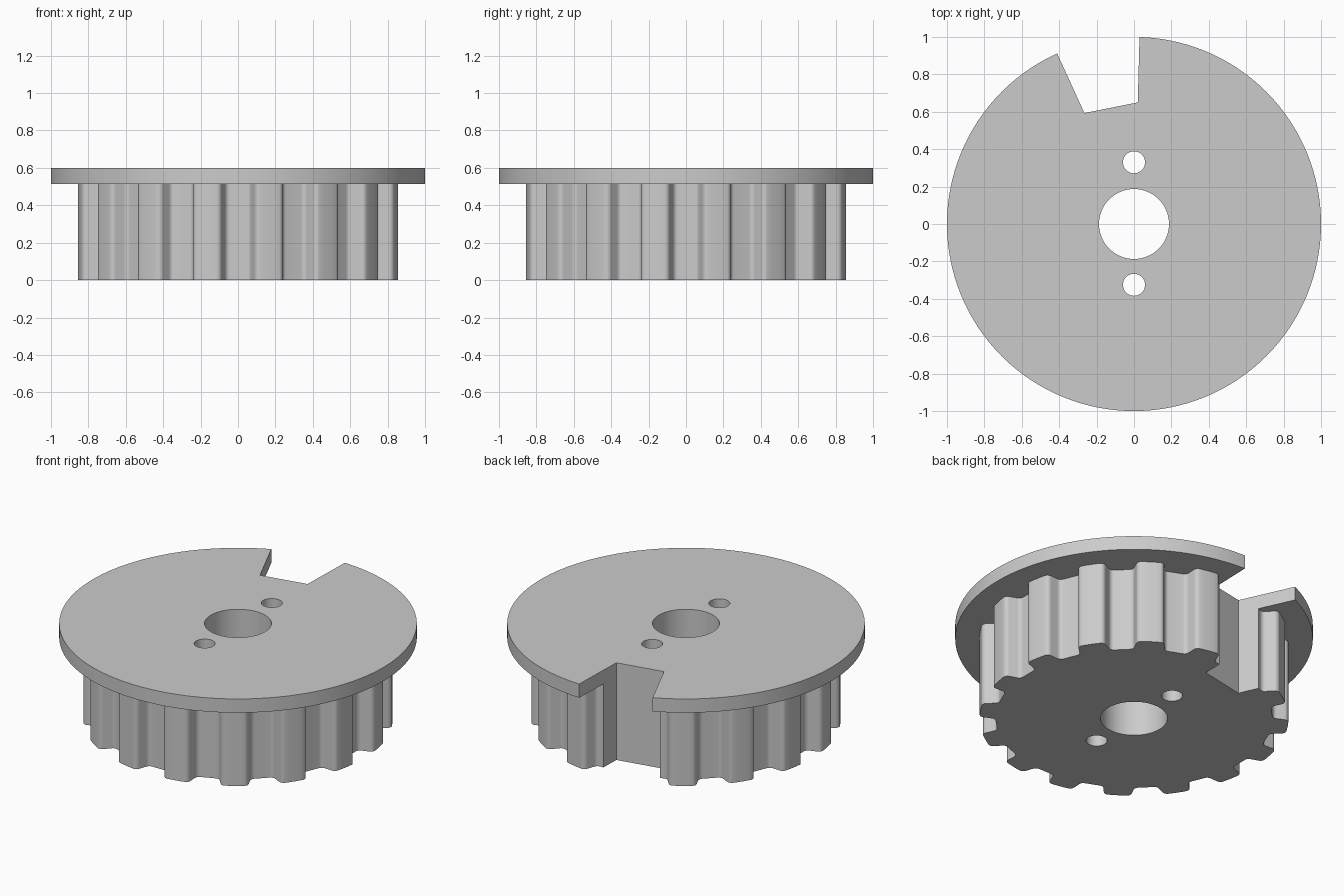
import bpy, bmesh
from math import sin, cos, pi, sqrt, asin, radians
from mathutils import Vector, Matrix

cube = bpy.data.objects.get("Cube")
if cube:
    bpy.data.objects.remove(cube, do_unlink=True)

TEETH = 16
BELT_R = 0.864       # outer radius of the toothed drum
FLANGE_Z, TOP_Z = 0.515, 0.6

grey = bpy.data.materials.new("plain grey")
grey.use_nodes = True
grey.diffuse_color = (0.6, 0.6, 0.6, 1)
grey.node_tree.nodes["Principled BSDF"].inputs["Base Color"].default_value = (0.6, 0.6, 0.6, 1)


def circle(r, n, cx=0.0, cy=0.0):
    return [(cx + r * cos(2 * pi * i / n), cy + r * sin(2 * pi * i / n)) for i in range(n)]


def prism(name, outline, z0, z1):
    """Extrude a counter-clockwise outline into a solid."""
    bm = bmesh.new()
    base = bm.faces.new([bm.verts.new((x, y, z0)) for x, y in outline])
    ext = bmesh.ops.extrude_face_region(bm, geom=[base])
    verts = [v for v in ext["geom"] if isinstance(v, bmesh.types.BMVert)]
    bmesh.ops.translate(bm, verts=verts, vec=(0, 0, z1 - z0))
    bmesh.ops.recalc_face_normals(bm, faces=bm.faces)
    mesh = bpy.data.meshes.new(name)
    bm.to_mesh(mesh)
    bm.free()
    mesh.materials.append(grey)
    obj = bpy.data.objects.new(name, mesh)
    bpy.context.collection.objects.link(obj)
    return obj


def groove_half():
    """Half of one belt groove as (sideways, depth): two fillets and a straight flank."""
    r, wide, narrow, depth = 0.0287, 0.114, 0.0437, 0.0832
    angles = [radians(70) * i / 8 for i in range(9)]
    shoulder = [(wide - r * sin(a), r - r * cos(a)) for a in angles]
    root = [(narrow + r * sin(a), depth - r + r * cos(a)) for a in reversed(angles)]
    return shoulder + root


def drum_outline():
    half = groove_half()
    groove = [(-u, d) for u, d in half] + [(u, d) for u, d in reversed(half)]
    edge = half[0][0]
    chord = sqrt(BELT_R ** 2 - edge ** 2)
    edge_angle, pitch = asin(edge / BELT_R), 2 * pi / TEETH
    points = []
    for k in range(TEETH):
        turn = Matrix.Rotation(k * pitch, 2)
        points += [tuple(turn @ Vector((chord - d, u))) for u, d in groove]
        # rounded land up to the next groove
        for i in range(1, 4):
            a = k * pitch + edge_angle + (pitch - 2 * edge_angle) * i / 4
            points.append((BELT_R * cos(a), BELT_R * sin(a)))
    return points


# Solid parts
drum = prism("toothed_drum", drum_outline(), 0, FLANGE_Z)
flange = prism("flange", circle(1, 128), FLANGE_Z, TOP_Z)

# Shaft bore, two pin holes and the rim notch
notch = [(-0.265, 0.593), (0.02, 0.65), (0.035, 1.2), (-0.543, 1.2)]
cutters = [
    prism("bore_cutter", circle(0.187, 64), -0.2, 0.8),
    prism("back_pin_cutter", circle(0.059, 32, 0, 0.33), -0.2, 0.8),
    prism("front_pin_cutter", circle(0.059, 32, 0, -0.325), -0.2, 0.8),
    prism("notch_cutter", notch, -0.2, 0.8),
]

for part in (drum, flange):
    bpy.ops.object.select_all(action="DESELECT")
    part.select_set(True)
    bpy.context.view_layer.objects.active = part
    for cutter in cutters:
        mod = part.modifiers.new(cutter.name, "BOOLEAN")
        mod.operation = "DIFFERENCE"
        mod.solver = "EXACT"
        mod.object = cutter
        bpy.ops.object.modifier_apply(modifier=mod.name)
    bpy.ops.object.shade_smooth_by_angle(angle=radians(30))

for cutter in cutters:
    bpy.data.objects.remove(cutter, do_unlink=True)
